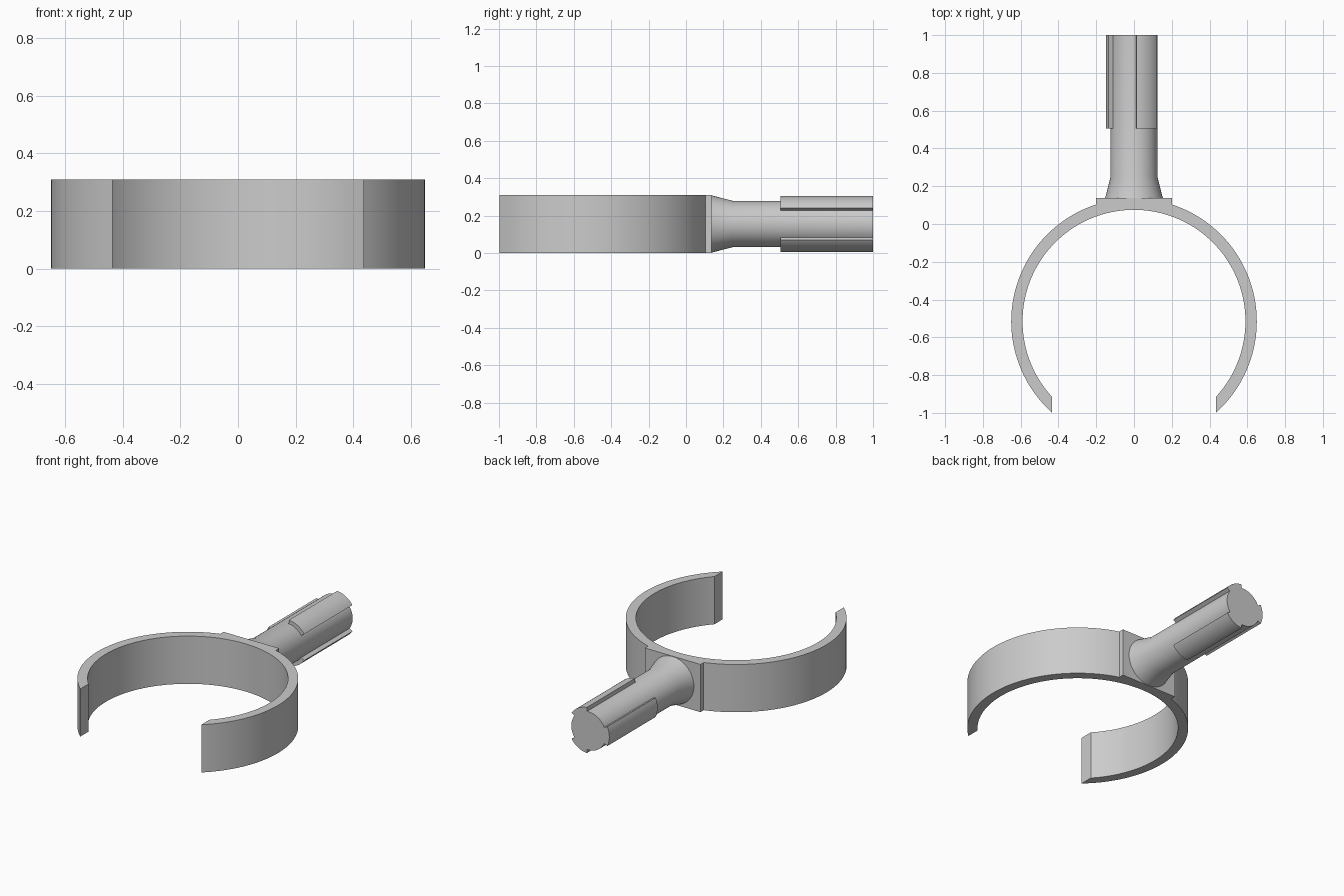
import bpy, bmesh
from math import sin, cos, acos, pi, radians

cube = bpy.data.objects.get("Cube")
if cube:
    bpy.data.objects.remove(cube)

MID_Z, HEIGHT = 0.155, 0.31
RING_Y, R_OUT, R_IN = -0.515, 0.65, 0.59
PLATE_X, PLATE_Y, END_X = 0.2, 0.137, 0.435
SHAFT_R, RIB_R = 0.124, 0.149

grey = bpy.data.materials.new("grey plastic")
grey.use_nodes = True
colour = (0.6, 0.6, 0.6, 1)
grey.diffuse_color = colour
grey.node_tree.nodes["Principled BSDF"].inputs["Base Color"].default_value = colour


def finish(name, bm):
    bmesh.ops.recalc_face_normals(bm, faces=bm.faces)
    mesh = bpy.data.meshes.new(name)
    bm.to_mesh(mesh)
    bm.free()
    mesh.materials.append(grey)
    obj = bpy.data.objects.new(name, mesh)
    bpy.context.collection.objects.link(obj)
    bpy.ops.object.select_all(action='DESELECT')
    obj.select_set(True)
    bpy.context.view_layer.objects.active = obj
    bpy.ops.object.shade_smooth_by_angle(angle=radians(20))


def spaced(a, b, n):
    return [a + (b - a) * i / n for i in range(n + 1)]


def ring_point(r, a):
    return (r * cos(a), RING_Y + r * sin(a))


def strip_solid(name, outer, inner, place, low, high):
    """Solid between two matching outlines, extruded from low to high."""
    bm = bmesh.new()
    loops = [[bm.verts.new(place(p, d)) for p in side]
             for side in (outer, inner) for d in (low, high)]
    ol, oh, il, ih = loops
    for a, b in ((ol, oh), (oh, ih), (ih, il), (il, ol)):
        for i in range(len(outer) - 1):
            bm.faces.new((a[i], a[i + 1], b[i + 1], b[i]))
    for i in (0, -1):
        bm.faces.new((ol[i], oh[i], ih[i], il[i]))
    finish(name, bm)


# Open clip ring with a flat mounting pad at the back
side = [ring_point(R_OUT, a) for a in spaced(-acos(END_X / R_OUT), acos(PLATE_X / R_OUT), 48)]
pad = [(x, PLATE_Y) for x in spaced(PLATE_X, -PLATE_X, 14)]
outer = side + pad + [(-x, y) for x, y in reversed(side)]
start = -acos(END_X / R_IN)
inner = [ring_point(R_IN, a) for a in spaced(start, pi - start, len(outer) - 1)]
strip_solid("clip_ring", outer, inner, lambda p, d: (p[0], p[1], d), 0, HEIGHT)

# Round shaft with a flared foot
bm = bmesh.new()
SEG = 64
rows = [[bm.verts.new((r * cos(2 * pi * i / SEG), y, MID_Z + r * sin(2 * pi * i / SEG)))
         for i in range(SEG)]
        for y, r in ((PLATE_Y - 0.005, 0.154), (0.25, SHAFT_R), (1, SHAFT_R))]
for a, b in zip(rows, rows[1:]):
    for i in range(SEG):
        j = (i + 1) % SEG
        bm.faces.new((a[i], a[j], b[j], b[i]))
bm.faces.new(rows[0])
bm.faces.new(rows[-1])
finish("shaft", bm)

# Three raised ribs around the shaft's outer half
for n, centre in enumerate((60, 180, 300), 1):
    arc = spaced(radians(centre - 25), radians(centre + 25), 12)
    outlines = [[(r * cos(a), r * sin(a)) for a in arc] for r in (RIB_R, SHAFT_R - 0.006)]
    strip_solid(f"rib_{n}", *outlines, lambda p, d: (p[0], d, MID_Z + p[1]), 0.505, 1)
